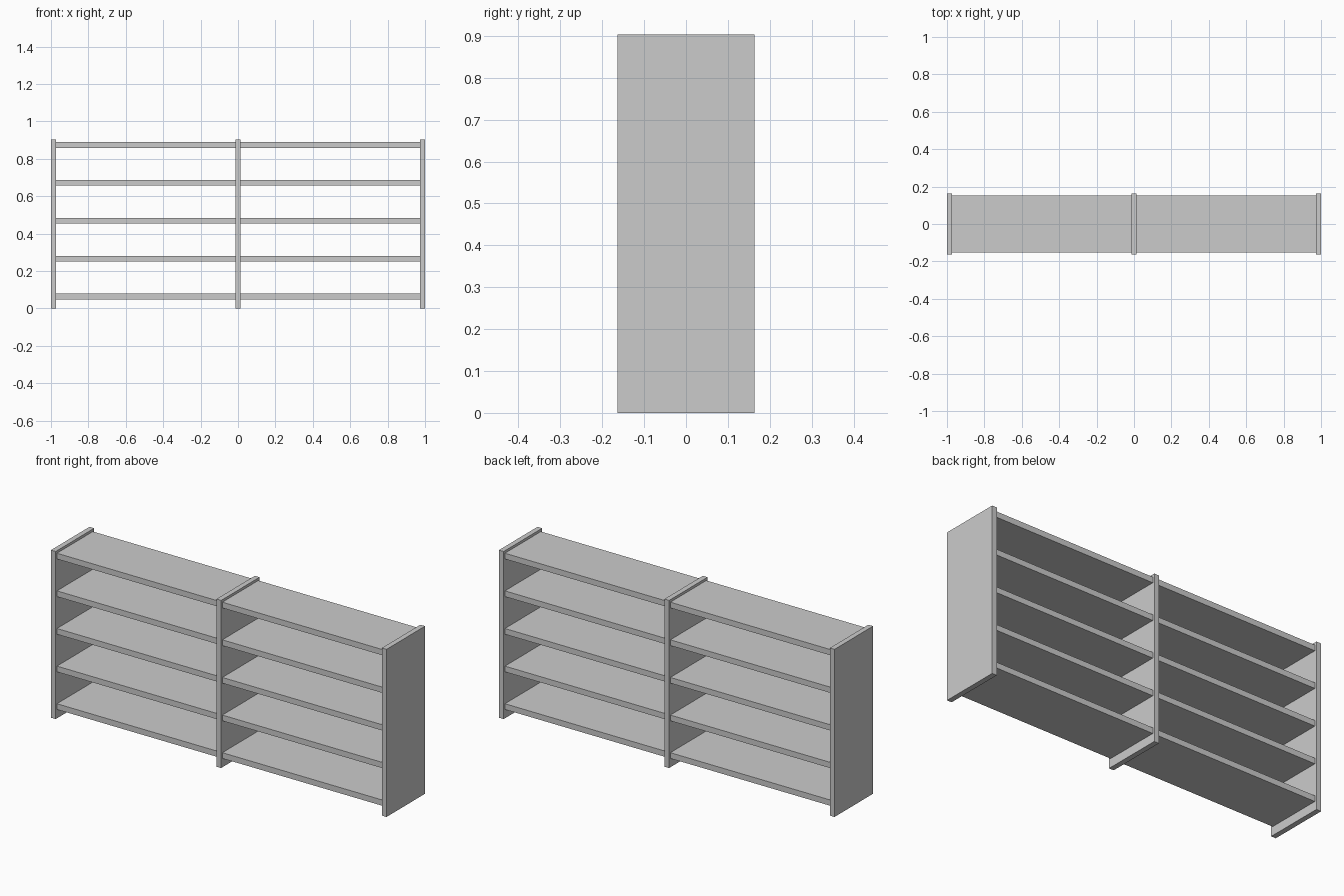
import bpy

if "Cube" in bpy.data.objects:
    bpy.data.objects.remove(bpy.data.objects["Cube"])

W, D, H = 2.0, 0.328, 0.903      # overall size
T = 0.028                        # upright thickness
SHELF_D, SHELF_T = 0.306, 0.031  # shelf depth and thickness


def box(name, size, loc):
    bpy.ops.mesh.primitive_cube_add(size=1, location=loc)
    ob = bpy.context.object
    ob.name = name
    ob.scale = size
    bpy.ops.object.transform_apply(location=False, rotation=False, scale=True)
    return ob


# Three uprights
for name, x in (("left_upright", -(W - T) / 2), ("middle_upright", 0), ("right_upright", (W - T) / 2)):
    box(name, (T, D, H), (x, 0, H / 2))

# Five shelves in each bay, fitted between the uprights
bay = (W - 3 * T) / 2
for side, sx in (("left", -1), ("right", 1)):
    for i in range(5):
        z = 0.063 + i * 0.2027
        box(f"{side}_shelf_{i + 1}", (bay, SHELF_D, SHELF_T), (sx * (T + bay) / 2, 0, z))
